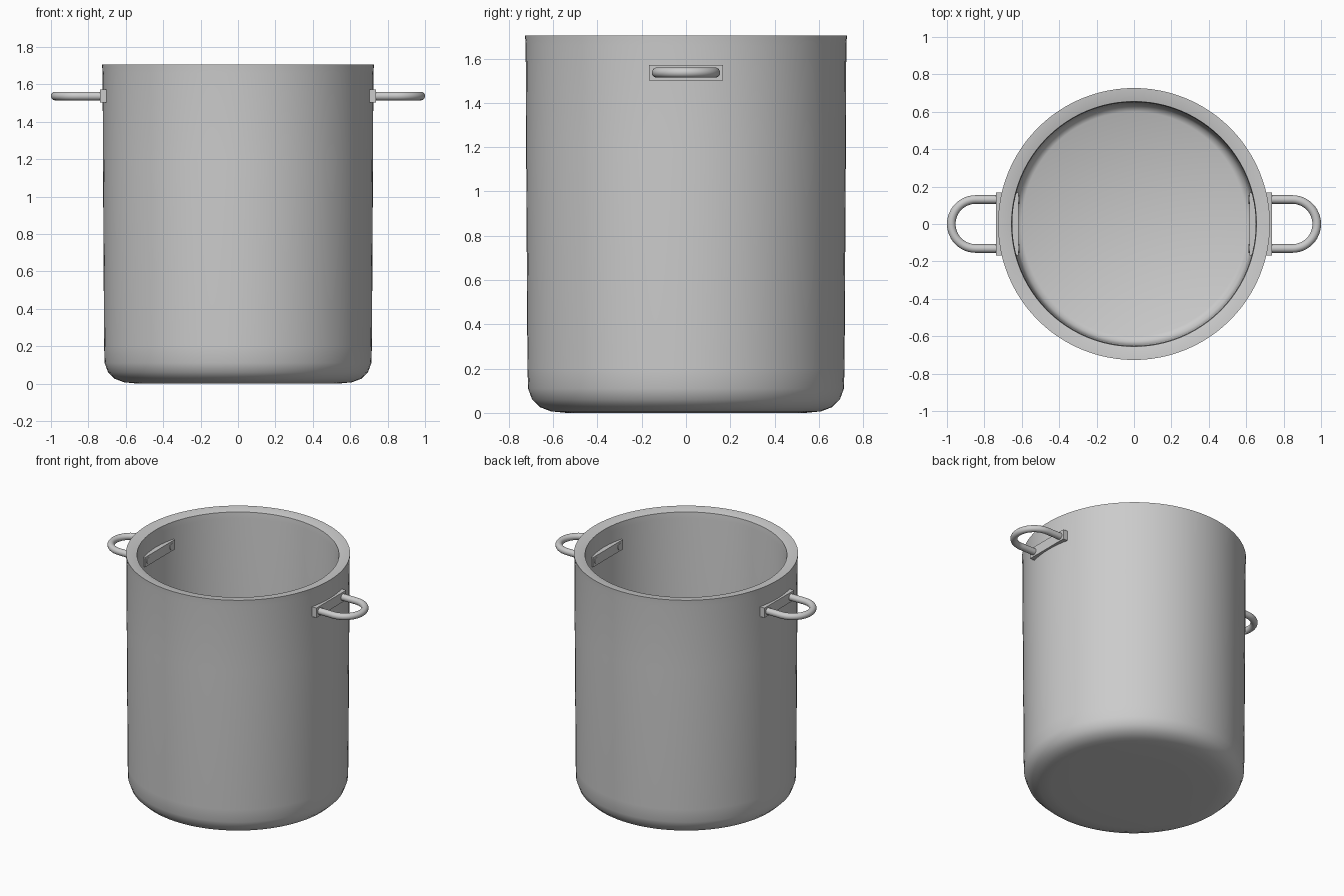
import bpy, bmesh, math

if "Cube" in bpy.data.objects:
    bpy.data.objects.remove(bpy.data.objects["Cube"])


def finish(name, bm, angle=35):
    bmesh.ops.recalc_face_normals(bm, faces=bm.faces)
    me = bpy.data.meshes.new(name)
    bm.to_mesh(me)
    bm.free()
    ob = bpy.data.objects.new(name, me)
    bpy.context.collection.objects.link(ob)
    bpy.ops.object.select_all(action='DESELECT')
    ob.select_set(True)
    bpy.context.view_layer.objects.active = ob
    bpy.ops.object.shade_smooth_by_angle(angle=math.radians(angle))
    return ob


# Pot: one lathed profile, outside bottom to rim to inside floor
profile = [(0, 0.005), (0.28, 0.002), (0.54, 0), (0.61, 0.007), (0.66, 0.026),
           (0.695, 0.06), (0.713, 0.11), (0.716, 0.2), (0.722, 1.2),
           (0.724, 1.66), (0.727, 1.705), (0.69, 1.702), (0.655, 1.693),
           (0.651, 1.65), (0.645, 0.2), (0.642, 0.13), (0.628, 0.09),
           (0.6, 0.075), (0, 0.07)]
bm = bmesh.new()
verts = [bm.verts.new((r, 0, z)) for r, z in profile]
edges = [bm.edges.new(pair) for pair in zip(verts, verts[1:])]
bmesh.ops.spin(bm, geom=verts + edges, cent=(0, 0, 0), axis=(0, 0, 1),
               angle=math.tau, steps=96, use_duplicate=False)
bmesh.ops.remove_doubles(bm, verts=bm.verts, dist=0.0005)
finish("pot_body", bm, 50)

HANDLE_Z = 1.537


def mount_plate(name, side):
    # Straight block passing through the wall
    bm = bmesh.new()
    bmesh.ops.create_cube(bm, size=1)
    bmesh.ops.scale(bm, vec=(0.122, 0.336, 0.07), verts=bm.verts)
    bmesh.ops.translate(bm, vec=(side * 0.678, 0, HANDLE_Z), verts=bm.verts)
    finish(name, bm)


def loop_handle(name, side):
    # U-shaped round bar whose ends show inside the pot
    half, cx, tube, n = 0.131, 0.846, 0.023, 20
    rings = [(0.613, -half, -math.pi / 2)]
    for i in range(25):
        a = -math.pi / 2 + math.pi * i / 24
        rings.append((cx + half * math.cos(a), half * math.sin(a), a))
    rings.append((0.613, half, math.pi / 2))
    bm = bmesh.new()
    loops = []
    for x, y, a in rings:
        loop = []
        for k in range(n):
            t = math.tau * k / n
            out = tube * math.cos(t)
            loop.append(bm.verts.new((side * (x + out * math.cos(a)),
                                      y + out * math.sin(a),
                                      HANDLE_Z + tube * math.sin(t))))
        loops.append(loop)
    for a, b in zip(loops, loops[1:]):
        for k in range(n):
            j = (k + 1) % n
            bm.faces.new((a[k], a[j], b[j], b[k]))
    bm.faces.new(loops[0])
    bm.faces.new(loops[-1])
    finish(name, bm)


for label, side in (("left", -1), ("right", 1)):
    mount_plate(label + "_mount_plate", side)
    loop_handle(label + "_handle", side)
